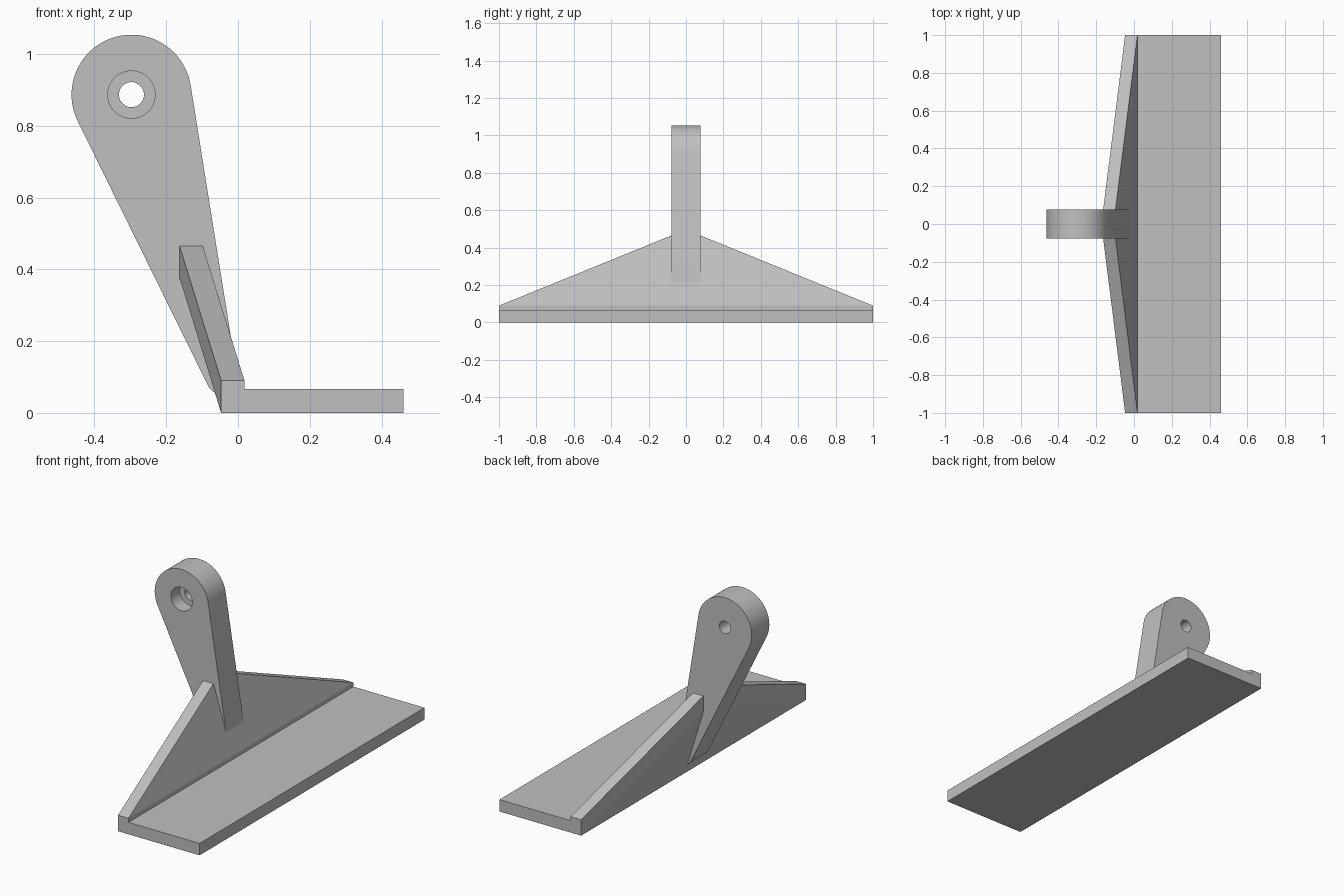
import bpy
import bmesh
from math import atan2, acos, cos, sin, hypot, pi, radians

default = bpy.data.objects.get("Cube")
if default:
    bpy.data.objects.remove(default, do_unlink=True)

GREY = (0.53, 0.53, 0.53, 1)
mat = bpy.data.materials.new("plain grey")
mat.use_nodes = True
mat.diffuse_color = GREY
mat.node_tree.nodes["Principled BSDF"].inputs["Base Color"].default_value = GREY


def finish(name, bm):
    bmesh.ops.recalc_face_normals(bm, faces=bm.faces)
    mesh = bpy.data.meshes.new(name)
    bm.to_mesh(mesh)
    bm.free()
    mesh.materials.append(mat)
    obj = bpy.data.objects.new(name, mesh)
    bpy.context.collection.objects.link(obj)
    return obj


def extrude_y(name, profile, y0, y1):
    """Extrude an (x, z) outline along y."""
    bm = bmesh.new()
    face = bm.faces.new([bm.verts.new((x, y0, z)) for x, z in profile])
    out = bmesh.ops.extrude_face_region(bm, geom=[face])
    verts = [v for v in out["geom"] if isinstance(v, bmesh.types.BMVert)]
    bmesh.ops.translate(bm, verts=verts, vec=(0, y1 - y0, 0))
    return finish(name, bm)


def arc(center, radius, start, end, steps):
    return [(center[0] + radius * cos(start + (end - start) * i / steps),
             center[1] + radius * sin(start + (end - start) * i / steps))
            for i in range(steps + 1)]


def circle(center, radius, steps=48):
    return arc(center, radius, 0, 2 * pi, steps)[:-1]


# Flat foot plate
BACK, STEP, FRONT = -0.047, 0.018, 0.461
extrude_y("foot_plate", [(STEP, 0), (FRONT, 0), (FRONT, 0.067), (STEP, 0.067)], -1, 1)

# Leaning gusset wall, tapering from the arm to both ends
HALF = 0.078
bm = bmesh.new()
for side in (-1, 1):
    for x, z in ((BACK, 0), (STEP, 0), (STEP, 0.09), (BACK, 0.09)):
        bm.verts.new((x, side, z))
    for x, z in ((-0.163, 0.377), (-0.163, 0.465), (-0.098, 0.465)):
        bm.verts.new((x, side * HALF, z))
bmesh.ops.convex_hull(bm, input=bm.verts)
bmesh.ops.dissolve_limit(bm, angle_limit=radians(1), verts=bm.verts, edges=bm.edges)
finish("gusset_wall", bm)

# Arm: two circles joined by their outer tangents
eye, eye_r = (-0.297, 0.887), 0.167
toe, toe_r = (-0.0445, 0.094), 0.043
dx, dz = toe[0] - eye[0], toe[1] - eye[1]
axis = atan2(dz, dx)
spread = acos((eye_r - toe_r) / hypot(dx, dz))
outline = arc(eye, eye_r, axis + spread, axis + 2 * pi - spread, 56)
outline += arc(toe, toe_r, axis - spread, axis + spread, 16)
arm = extrude_y("upright_arm", outline, -HALF, HALF)

# Stepped bolt hole: through hole, plus a wider recess on the front
cutters = [extrude_y("hole_cutter", circle(eye, 0.035), -0.2, 0.2),
           extrude_y("recess_cutter", circle(eye, 0.066), -0.2, 0)]
bpy.context.view_layer.objects.active = arm
arm.select_set(True)
for cutter in cutters:
    cutter.hide_render = True
    mod = arm.modifiers.new("cut", "BOOLEAN")
    mod.operation = "DIFFERENCE"
    mod.solver = "EXACT"
    mod.object = cutter
    bpy.ops.object.modifier_apply(modifier=mod.name)
    bpy.data.objects.remove(cutter, do_unlink=True)
bpy.ops.object.shade_smooth_by_angle(angle=radians(30))
